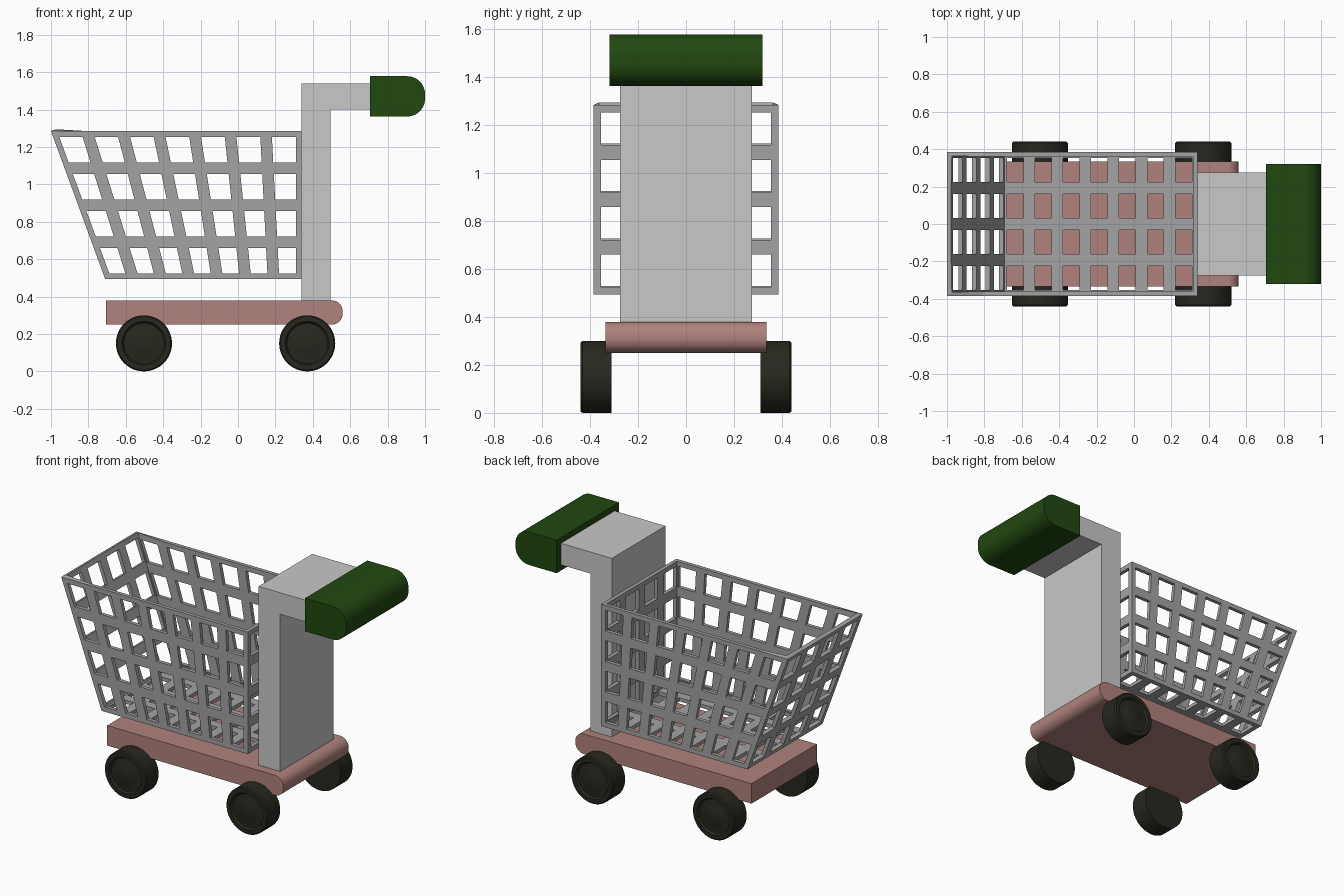
import bpy, bmesh, math
from mathutils import Vector

if "Cube" in bpy.data.objects:
    bpy.data.objects.remove(bpy.data.objects["Cube"])


def material(name, rgb):
    m = bpy.data.materials.new(name)
    m.diffuse_color = (*rgb, 1)
    m.use_nodes = True
    m.node_tree.nodes["Principled BSDF"].inputs["Base Color"].default_value = m.diffuse_color
    return m


GREEN = material("dark green", (0.015, 0.065, 0.005))
PINK = material("dusty pink", (0.434, 0.223, 0.205))
LIGHT = material("light grey", (0.578, 0.578, 0.578))
GREY = material("mid grey", (0.366, 0.366, 0.366))
BLACK = material("tyre black", (0.021, 0.021, 0.014))


def finish(name, bm, mat, smooth=None):
    bmesh.ops.recalc_face_normals(bm, faces=bm.faces)
    me = bpy.data.meshes.new(name)
    bm.to_mesh(me)
    bm.free()
    me.materials.append(mat)
    ob = bpy.data.objects.new(name, me)
    bpy.context.collection.objects.link(ob)
    if smooth:
        bpy.ops.object.select_all(action='DESELECT')
        ob.select_set(True)
        bpy.context.view_layer.objects.active = ob
        bpy.ops.object.shade_smooth_by_angle(angle=math.radians(smooth))
    return ob


def extrude_profile(name, pts, half_width, mat, smooth=None):
    """Extrude an x-z outline symmetrically along y."""
    bm = bmesh.new()
    face = bm.faces.new([bm.verts.new((x, -half_width, z)) for x, z in pts])
    ext = bmesh.ops.extrude_face_region(bm, geom=[face])
    verts = [v for v in ext["geom"] if isinstance(v, bmesh.types.BMVert)]
    bmesh.ops.translate(bm, verts=verts, vec=(0, 2 * half_width, 0))
    return finish(name, bm, mat, smooth)


def round_right(x0, x1, z0, z1, r, n=10):
    """Rectangle outline with both right-hand corners rounded."""
    pts = [(x0, z1), (x0, z0)]
    for cz, start in ((z0 + r, -90), (z1 - r, 0)):
        for i in range(n + 1):
            a = math.radians(start + 90 * i / n)
            pts.append((x1 - r + r * math.cos(a), cz + r * math.sin(a)))
    return pts


# Base platform, upright with arm, and handle grip
extrude_profile("base", round_right(-0.705, 0.56, 0.25, 0.38, 0.06), 0.335, PINK, 30)
extrude_profile("upright", [(0.34, 0.375), (0.495, 0.375), (0.495, 1.40),
                            (0.72, 1.40), (0.72, 1.54), (0.34, 1.54)], 0.275, LIGHT)
extrude_profile("handle", round_right(0.705, 1.0, 1.363, 1.578, 0.095), 0.32, GREEN, 30)


# Basket: open-topped gridded shell, each cell inset and its middle cut out
def panel(bm, a, b, c, d, nu, nv):
    a, b, c, d = map(Vector, (a, b, c, d))
    grid = [[bm.verts.new(a.lerp(b, i / nu).lerp(d.lerp(c, i / nu), j / nv))
             for i in range(nu + 1)] for j in range(nv + 1)]
    for j in range(nv):
        for i in range(nu):
            bm.faces.new((grid[j][i], grid[j][i + 1], grid[j + 1][i + 1], grid[j + 1][i]))


XB, XT, XR, ZB, ZT, W = -0.71, -1.0, 0.34, 0.493, 1.285, 0.385
bm = bmesh.new()
for s in (-1, 1):
    panel(bm, (XB, s * W, ZB), (XR, s * W, ZB), (XR, s * W, ZT), (XT, s * W, ZT), 7, 4)
panel(bm, (XB, -W, ZB), (XB, W, ZB), (XT, W, ZT), (XT, -W, ZT), 4, 4)
panel(bm, (XR, -W, ZB), (XR, W, ZB), (XR, W, ZT), (XR, -W, ZT), 4, 4)
panel(bm, (XB, -W, ZB), (XR, -W, ZB), (XR, W, ZB), (XB, W, ZB), 7, 4)
bmesh.ops.remove_doubles(bm, verts=bm.verts, dist=1e-4)
bmesh.ops.recalc_face_normals(bm, faces=bm.faces)
cells = list(bm.faces)
bmesh.ops.inset_individual(bm, faces=cells, thickness=0.031, use_even_offset=True)
bmesh.ops.delete(bm, geom=cells, context='FACES')
basket = finish("basket", bm, GREY)
solid = basket.modifiers.new("thickness", 'SOLIDIFY')
solid.thickness = 0.024
solid.offset = -1
solid.use_even_offset = True


# Wheels: lathed tyre with a recessed, slightly domed hub
def wheel(name, x, side, seg=48):
    profile = [(0, 0.31), (0.15, 0.31), (0.15, 0.432), (0.143, 0.44), (0.117, 0.44),
               (0.108, 0.425), (0.085, 0.425), (0.06, 0.432), (0.03, 0.437), (0, 0.438)]
    bm = bmesh.new()
    vs = [bm.verts.new((r, side * y, 0)) for r, y in profile]
    edges = [bm.edges.new(p) for p in zip(vs, vs[1:])]
    bmesh.ops.spin(bm, geom=vs + edges, cent=(0, 0, 0), axis=(0, 1, 0),
                   angle=2 * math.pi, steps=seg)
    bmesh.ops.remove_doubles(bm, verts=bm.verts, dist=1e-5)
    bmesh.ops.translate(bm, verts=bm.verts, vec=(x, 0, 0.15))
    finish(name, bm, BLACK, 30)


for end, x in (("front", -0.503), ("rear", 0.37)):
    for label, side in (("left", -1), ("right", 1)):
        wheel(f"{end}_{label}_wheel", x, side)
